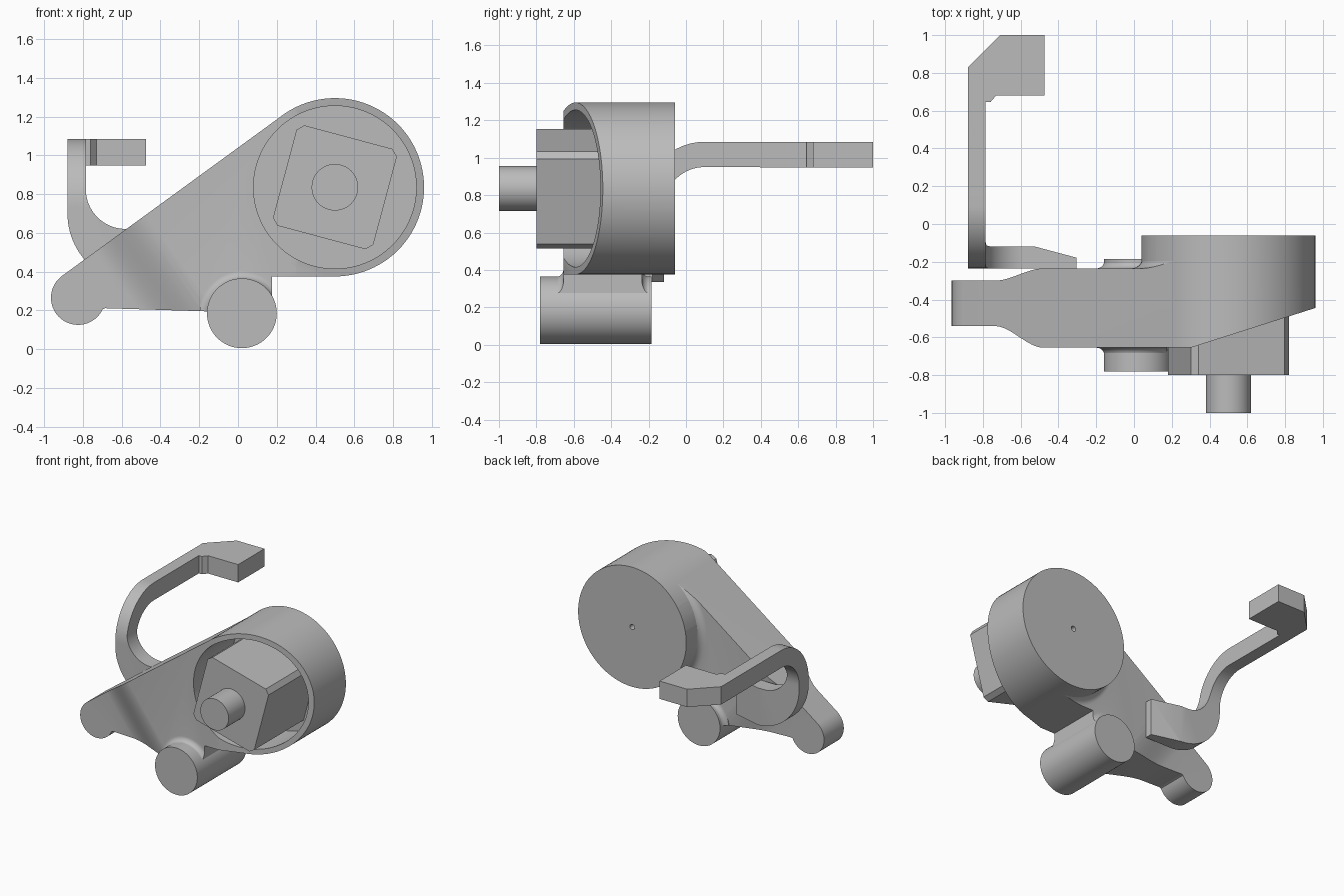
import bpy, bmesh, math
from mathutils import Vector

cube = bpy.data.objects.get("Cube")
if cube:
    bpy.data.objects.remove(cube, do_unlink=True)

X, Y, Z = Vector((1, 0, 0)), Vector((0, 1, 0)), Vector((0, 0, 1))

steel = bpy.data.materials.new("plain_grey")
steel.use_nodes = True
GREY = (0.5, 0.5, 0.5, 1)
steel.diffuse_color = GREY
steel.node_tree.nodes["Principled BSDF"].inputs["Base Color"].default_value = GREY


def make_object(name, bm):
    bmesh.ops.recalc_face_normals(bm, faces=bm.faces[:])
    mesh = bpy.data.meshes.new(name)
    bm.to_mesh(mesh)
    bm.free()
    mesh.materials.append(steel)
    obj = bpy.data.objects.new(name, mesh)
    bpy.context.collection.objects.link(obj)
    return obj


def prism(name, outline, a, b, c, low, high):
    """Outline drawn on axes a and b, extruded along c."""
    bm = bmesh.new()
    ends = [[bm.verts.new(a * p + b * q + c * t) for p, q in outline] for t in (low, high)]
    for end in ends:
        bm.faces.new(end)
    n = len(outline)
    for i in range(n):
        j = (i + 1) % n
        bm.faces.new((ends[0][i], ends[0][j], ends[1][j], ends[1][i]))
    return make_object(name, bm)


def arc(cx, cy, rx, start, stop, steps=24, ry=None):
    ry = rx if ry is None else ry
    angles = [math.radians(start + (stop - start) * i / steps) for i in range(steps + 1)]
    return [(cx + rx * math.cos(t), cy + ry * math.sin(t)) for t in angles]


def turned(name, cx, cz, profile, sides=96):
    """Solid turned around an axis along y, from (y, radius) pairs."""
    bm = bmesh.new()
    rings = []
    for y, r in profile:
        ring = arc(cx, cz, r, 0, 360, sides)[:-1]
        rings.append([bm.verts.new((x, y, z)) for x, z in ring])
    bm.faces.new(rings[0])
    bm.faces.new(rings[-1])
    for lower, upper in zip(rings, rings[1:]):
        for i in range(sides):
            j = (i + 1) % sides
            bm.faces.new((lower[i], lower[j], upper[j], upper[i]))
    return make_object(name, bm)


def combine(obj, other, operation):
    mod = obj.modifiers.new("cut", 'BOOLEAN')
    mod.operation, mod.object, mod.solver = operation, other, 'EXACT'
    bpy.context.view_layer.objects.active = obj
    bpy.ops.object.modifier_apply(modifier=mod.name)
    bpy.data.objects.remove(other, do_unlink=True)


def fillet(cx, cz, r, y, side, size):
    """Flared collar where a cylinder leaves the arm face at y."""
    curve = [(y + side * size * (1 - math.cos(t)), r + size * (1 - math.sin(t)))
             for t in (math.pi / 2 * i / 8 for i in range(9))]
    return turned("collar", cx, cz, [(y - side * 0.03, r + size)] + curve)


DRUM = (0.5, 0.835)
BOSS = (0.02, 0.185)
FRONT, BACK = -0.655, -0.235

# Arm thickness: a slab that narrows along the arm direction
tilt = math.radians(36.1)
along = Vector((math.cos(tilt), 0, math.sin(tilt)))
across = Vector((-math.sin(tilt), 0, math.cos(tilt)))


def blend(y_thin, y_thick):
    steps = [i / 12 for i in range(13)]
    return [(-0.3 + 0.32 * t, y_thin + (y_thick - y_thin) * t * t * (3 - 2 * t)) for t in steps]


slab = [(-1.5, -0.54)] + blend(-0.54, FRONT) + [(2, FRONT), (2, BACK)]
slab += blend(-0.3, BACK)[::-1] + [(-1.5, -0.3)]
body = prism("arm_and_drum", slab, along, Y, across, -2, 2)
combine(body, fillet(*DRUM, 0.455, BACK, 1, 0.06), 'UNION')
combine(body, fillet(*BOSS, 0.178, BACK, 1, 0.04), 'UNION')
combine(body, fillet(*BOSS, 0.178, FRONT, -1, 0.04), 'UNION')

# Arm side outline: round lobe, lower edge, step and straight tangent
outline = arc(-0.825, 0.265, 0.14, 126.1, 335, 32)
outline += [(-0.685, 0.211), (0, 0.19), (0.175, 0.19), (0.175, 0.375), (0.5, 0.376)]
outline += [(0.6, 0.8), (0.229, 1.206)]
combine(body, prism("arm_outline", outline, X, Z, Y, -0.9, 0.1), 'INTERSECT')

# Drum with slanted mouth, cavity and small rear hole
combine(body, turned("drum", *DRUM, [(FRONT, 0.46), (-0.06, 0.46)]), 'UNION')
slant = [(0.3, FRONT), (1.1, -0.4), (1.1, -1), (0.3, -1)]
combine(body, prism("slant", slant, X, Y, Z, -0.5, 2), 'DIFFERENCE')
combine(body, turned("cavity", *DRUM, [(-1, 0.42), (-0.2, 0.42)]), 'DIFFERENCE')
combine(body, turned("rear_hole", *DRUM, [(-0.12, 0.02), (0, 0.02)], 24), 'DIFFERENCE')

# Lower boss
boss = turned("lower_boss", *BOSS, [(-0.78, 0.18), (-0.185, 0.18)])

# Square block with clipped corners, and its pin
half, clip = 0.268, 0.235
turn = math.radians(-15)
block = []
for k in range(4):
    q = turn + k * math.pi / 2
    for px, pz in ((half, clip), (clip, half)):
        block.append((DRUM[0] + px * math.cos(q) - pz * math.sin(q),
                      DRUM[1] + px * math.sin(q) + pz * math.cos(q)))
drive_block = prism("drive_block", block, X, Z, Y, -0.8, -0.19)
pin = turned("drive_pin", *DRUM, [(-1, 0.12), (-0.79, 0.12)], 64)

# Hook: bent strip, shaped from the front and from the top
strip = [(BACK, 0.335)] + arc(0.1, 0.732, 0.335, 180, 90, 24, 0.353)
strip += [(0.645, 1.085), (0.645, 0.948)] + arc(0.1, 0.732, 0.218, 90, 180) + [(-0.118, 0.335)]
hook = prism("hook", strip, Y, Z, X, -1, 0)
sweep = [(-0.88, 1.2)] + arc(-0.515, 0.7, 0.365, 180, 270) + [(-0.305, 0.335), (-0.305, 0.62)]
sweep += arc(-0.58, 0.825, 0.205, 270, 180) + [(-0.785, 1.2)]
combine(hook, prism("sweep", sweep, X, Z, Y, -0.5, 1.5), 'INTERSECT')
taper = [(-0.53, -0.118), (-0.2, -0.206), (-0.2, 0)]
combine(hook, prism("taper", taper, X, Y, Z, 0, 0.9), 'DIFFERENCE')

# Hook end with chamfered corner
tip = [(-0.88, 0.645), (-0.88, 0.83), (-0.71, 1), (-0.475, 1), (-0.475, 0.68),
       (-0.73, 0.68), (-0.76, 0.645)]
hook_tip = prism("hook_tip", tip, X, Y, Z, 0.948, 1.085)

# Smooth curves, crisp edges
bpy.ops.object.select_all(action='DESELECT')
for obj in (body, boss, drive_block, pin, hook, hook_tip):
    obj.select_set(True)
bpy.context.view_layer.objects.active = body
bpy.ops.object.shade_smooth_by_angle(angle=math.radians(25))
